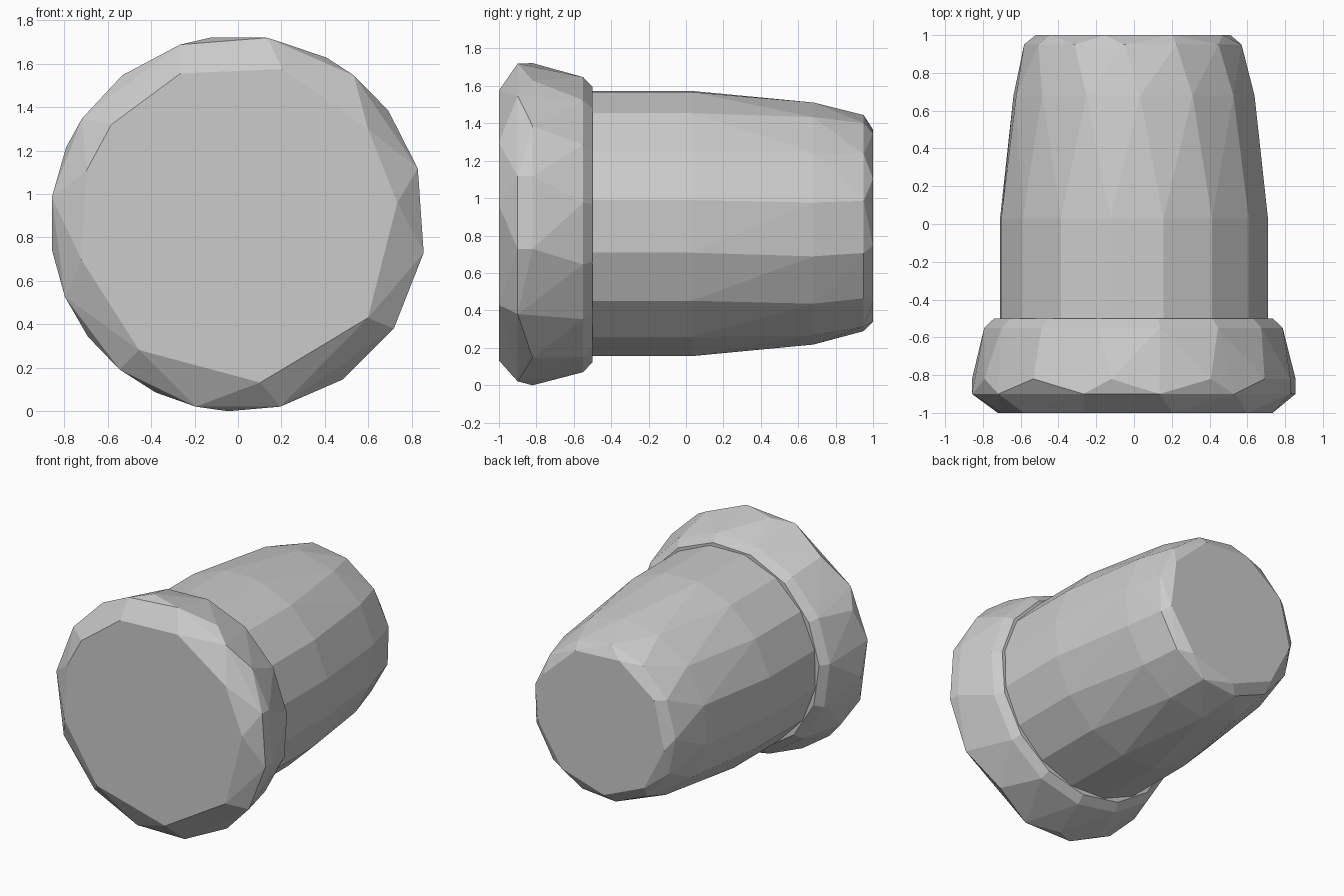
import bpy, bmesh
from math import cos, sin, radians

if "Cube" in bpy.data.objects:
    bpy.data.objects.remove(bpy.data.objects["Cube"])

CZ = 0.864  # height of the long axis


def ring(y, radius, angles):
    """Points on a circle around the long axis, angles in degrees."""
    return [(radius * cos(radians(a)), y, CZ + radius * sin(radians(a))) for a in angles]


def even(count, start=0.0):
    return [start + 360 * i / count for i in range(count)]


def hull_part(name, rings):
    """Irregular low-poly solid wrapped around a few rings of points."""
    bm = bmesh.new()
    for r in rings:
        for p in ring(*r):
            bm.verts.new(p)
    res = bmesh.ops.convex_hull(bm, input=bm.verts[:])
    loose = {v for v in res["geom_interior"] + res["geom_unused"]
             if isinstance(v, bmesh.types.BMVert) and v.is_valid}
    bmesh.ops.delete(bm, geom=list(loose), context='VERTS')
    bmesh.ops.dissolve_limit(bm, angle_limit=radians(1), verts=bm.verts[:], edges=bm.edges[:])
    bmesh.ops.recalc_face_normals(bm, faces=bm.faces[:])
    mesh = bpy.data.meshes.new(name)
    bm.to_mesh(mesh)
    bm.free()
    obj = bpy.data.objects.new(name, mesh)
    bpy.context.collection.objects.link(obj)
    return obj


# Wide front cap with coarse, uneven facets
hull_part("front_cap", [
    (-1.00, 0.740, [111, 74, 36, 7.5, -36, -82, -128, -167, 161, 142]),
    (-0.90, 0.866, [108, 81, 52, 17, -9, -34, -77, -103, -129, -157, 172, 146]),
    (-0.82, 0.866, [128, 98, 62, 37, 17, -9, -56, -93, -116, -143, -172, 156]),
    (-0.55, 0.795, even(15, 8)),
    (-0.50, 0.742, even(15, 8)),
])

# Tapered body running to the back
hull_part("tapered_body", [
    (-0.52, 0.720, even(16, 10)),
    (0.03, 0.720, even(16, 10)),
    (0.68, 0.648, even(14, 10)),
    (0.95, 0.582, even(13, 12)),
    (1.00, 0.525, even(9, -13)),
])
